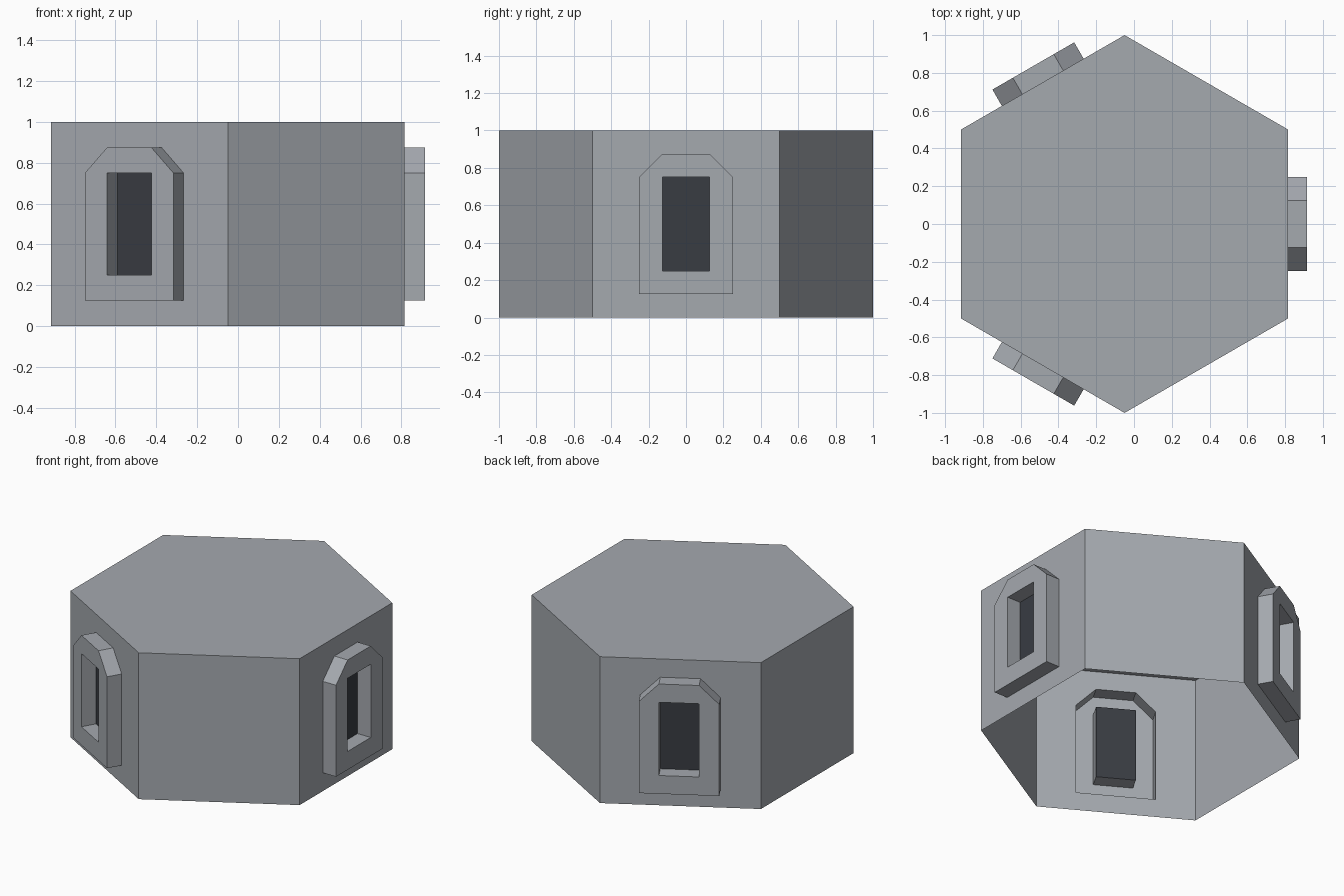
import bpy, bmesh, math
from mathutils import Vector

if "Cube" in bpy.data.objects:
    bpy.data.objects.remove(bpy.data.objects["Cube"])

CENTRE = Vector((-0.05, 0, 0))
WALL = math.sqrt(3) / 2          # distance of each wall from the middle
FRONT = WALL + 0.1               # distance of the window frame's front
WALL_OUTLINE = [(-0.5, 0), (0.5, 0), (0.5, 1), (-0.5, 1)]
FRAME_OUTLINE = [(-0.25, 0.125), (0.25, 0.125), (0.25, 0.75),
                 (0.125, 0.875), (-0.125, 0.875), (-0.25, 0.75)]
PANE_OUTLINE = [(-0.125, 0.25), (0.125, 0.25), (0.125, 0.75), (-0.125, 0.75)]


def material(name, colour):
    m = bpy.data.materials.new(name)
    m.diffuse_color = (*colour, 1)
    m.use_nodes = True
    m.node_tree.nodes["Principled BSDF"].inputs["Base Color"].default_value = m.diffuse_color
    return m


grey = material("grey_wall", (0.376, 0.398, 0.430))
dark = material("dark_glass", (0.040, 0.045, 0.055))


def normal_of(angle):
    return Vector((math.cos(angle), math.sin(angle), 0))


def loop(bm, outline, angle, dist):
    """Place a flat outline on the side facing the given angle."""
    n = normal_of(angle)
    t = Vector((-n.y, n.x, 0))
    return [bm.verts.new(CENTRE + n * dist + t * u + Vector((0, 0, z)))
            for u, z in outline]


def sleeve(bm, a, b):
    for i in range(len(a)):
        j = (i + 1) % len(a)
        bm.faces.new((a[i], a[j], b[j], b[i]))


def ring(bm, outer, inner, angle):
    """Fill a flat face with a hole in it, facing outward."""
    edges = []
    for vs in (outer, inner):
        for i in range(len(vs)):
            pair = (vs[i], vs[(i + 1) % len(vs)])
            edges.append(bm.edges.get(pair) or bm.edges.new(pair))
    n = normal_of(angle)
    res = bmesh.ops.triangle_fill(bm, edges=edges, use_beauty=True, normal=n)
    for f in res["geom"]:
        if isinstance(f, bmesh.types.BMFace):
            f.normal_update()
            if f.normal.dot(n) < 0:
                f.normal_flip()


def finish(bm, name, mat):
    bmesh.ops.remove_doubles(bm, verts=bm.verts, dist=1e-4)
    me = bpy.data.meshes.new(name)
    bm.to_mesh(me)
    bm.free()
    me.materials.append(mat)
    ob = bpy.data.objects.new(name, me)
    bpy.context.collection.objects.link(ob)


# Hexagonal shell, open underneath, with openings in every other wall
bm = bmesh.new()
for k in range(6):
    angle = math.radians(60 * k)
    wall = loop(bm, WALL_OUTLINE, angle, WALL)
    if k % 2:
        bm.faces.new(wall)
    else:
        ring(bm, wall, loop(bm, FRAME_OUTLINE, angle, WALL), angle)
bm.faces.new([bm.verts.new(CENTRE + normal_of(math.radians(60 * k + 30))
                           + Vector((0, 0, 1))) for k in range(6)])
finish(bm, "hexagonal_shell", grey)

# Raised window frames and the recessed panes inside them
for k, side in ((0, "right"), (2, "back"), (4, "front")):
    angle = math.radians(60 * k)
    bm = bmesh.new()
    back = loop(bm, FRAME_OUTLINE, angle, WALL)
    front = loop(bm, FRAME_OUTLINE, angle, FRONT)
    hole_front = loop(bm, PANE_OUTLINE, angle, FRONT)
    hole_back = loop(bm, PANE_OUTLINE, angle, WALL)
    sleeve(bm, back, front)
    sleeve(bm, hole_front, hole_back)
    ring(bm, front, hole_front, angle)
    finish(bm, side + "_window_frame", grey)

    bm = bmesh.new()
    bm.faces.new(loop(bm, PANE_OUTLINE, angle, WALL))
    finish(bm, side + "_window_pane", dark)
